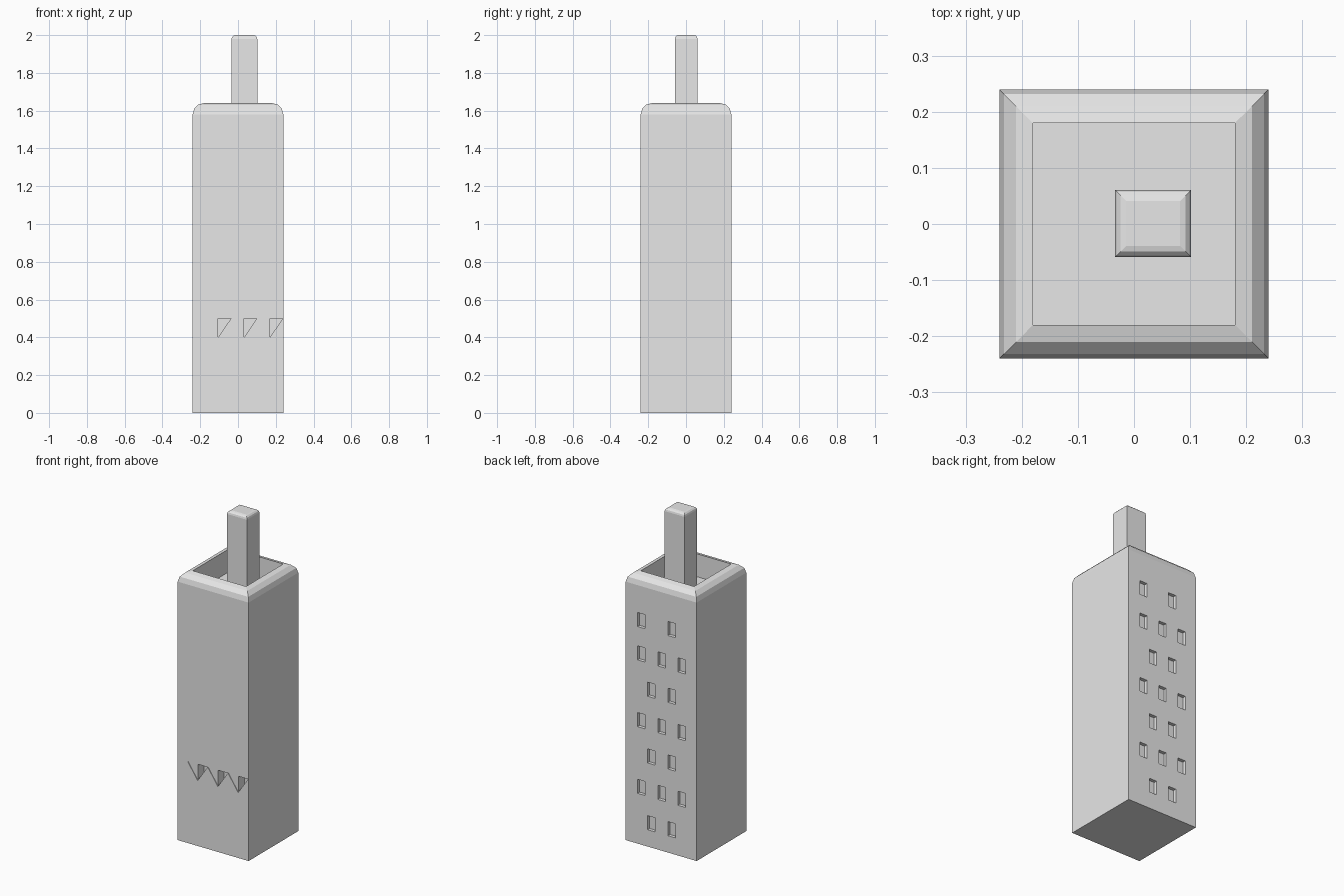
import bpy, bmesh, math

if "Cube" in bpy.data.objects:
    bpy.data.objects.remove(bpy.data.objects["Cube"])

grey = bpy.data.materials.new("plain_grey")
grey.diffuse_color = (0.8, 0.8, 0.8, 1)
grey.use_nodes = True
grey.node_tree.nodes["Principled BSDF"].inputs["Base Color"].default_value = grey.diffuse_color


def finish(name, bm):
    bmesh.ops.recalc_face_normals(bm, faces=bm.faces)
    me = bpy.data.meshes.new(name)
    bm.to_mesh(me)
    bm.free()
    me.materials.append(grey)
    ob = bpy.data.objects.new(name, me)
    bpy.context.collection.objects.link(ob)
    return ob


def loft(name, cx, cy, hx, hy, rings):
    """Stack rectangular rings given as (inset, z), capped at both ends."""
    bm = bmesh.new()
    prev = None
    for inset, z in rings:
        a, b = hx - inset, hy - inset
        ring = [bm.verts.new((cx + sx * a, cy + sy * b, z))
                for sx, sy in ((-1, -1), (1, -1), (1, 1), (-1, 1))]
        if prev:
            for i in range(4):
                j = (i + 1) % 4
                bm.faces.new((prev[i], prev[j], ring[j], ring[i]))
        else:
            bm.faces.new(ring[::-1])
        prev = ring
    bm.faces.new(prev)
    return finish(name, bm)


def rounded(r, top, steps=3):
    """Quarter-round edge as (inset, z) pairs."""
    angles = [math.pi / 2 * i / steps for i in range(steps + 1)]
    return [(r - r * math.cos(t), top - r + r * math.sin(t)) for t in angles]


def prisms(name, outlines, y0, y1):
    """Extrude xz outlines from y0 to y1 as one cutter object."""
    bm = bmesh.new()
    for pts in outlines:
        face = bm.faces.new([bm.verts.new((x, y0, z)) for x, z in pts])
        ext = bmesh.ops.extrude_face_region(bm, geom=[face])
        for v in ext["geom"]:
            if isinstance(v, bmesh.types.BMVert):
                v.co.y = y1
    ob = finish(name, bm)
    ob.hide_render = True
    return ob


def cut(target, cutter):
    mod = target.modifiers.new("cut", 'BOOLEAN')
    mod.operation = 'DIFFERENCE'
    mod.solver = 'EXACT'
    mod.object = cutter
    bpy.context.view_layer.objects.active = target
    bpy.ops.object.modifier_apply(modifier=mod.name)
    bpy.data.objects.remove(cutter, do_unlink=True)


# Tower with rounded parapet and sunken roof
tower = loft("tower", 0, 0, 0.24, 0.24,
             [(0, 0)] + rounded(0.06, 1.64) + [(0.06, 1.5)])

# Chimney standing on the sunken roof
loft("chimney", 0.034, 0.001, 0.068, 0.06, [(0, 1.49)] + rounded(0.02, 2.0))

# Recessed windows on the back, in staggered rows
columns = [0.134, 0.066, -0.003, -0.071, -0.139]
windows = []
for row in range(7):
    z = 0.146 + 0.204 * row
    picks = (0, 3) if row == 6 else ((1, 3) if row % 2 == 0 else (0, 2, 4))
    for c in picks:
        x, w, h = columns[c], 0.026, 0.043
        windows.append([(x - w, z - h), (x + w, z - h), (x + w, z + h), (x - w, z + h)])
cut(tower, prisms("window_cutter", windows, 0.22, 0.3))

# Toothed awning recess on the front: shallow triangles, right halves deep
teeth = [-0.105 + 0.137 * i for i in range(3)]
shallow = [[(x - 0.068, 0.5), (x, 0.4), (x + 0.068, 0.5)] for x in teeth]
deep = [[(x, 0.5), (x, 0.4), (x + 0.068, 0.5)] for x in teeth]
cut(tower, prisms("tooth_cutter", shallow, -0.3, -0.237))
cut(tower, prisms("tooth_deep_cutter", deep, -0.3, -0.18))
